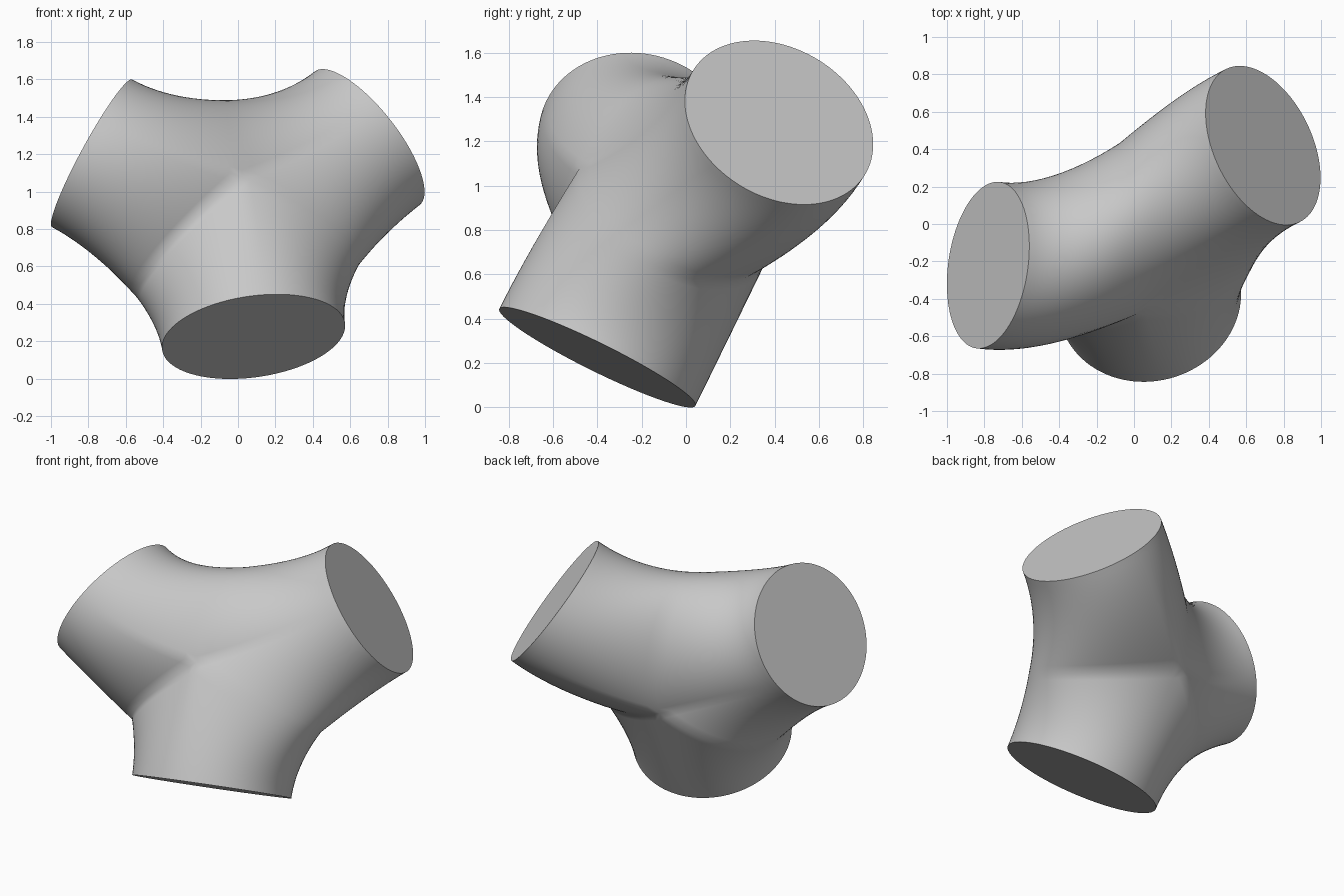
import bpy, bmesh, math
from mathutils import Vector

cube = bpy.data.objects.get("Cube")
if cube:
    bpy.data.objects.remove(cube, do_unlink=True)

SIDES = 96   # segments around each branch
RINGS = 14   # segments along each branch

# Core of the junction: two poles where all branches meet, three saddles between pairs
front_pole = Vector((0.02, -0.48, 1.08))
back_pole = Vector((-0.07, 0.38, 0.71))
core = (front_pole + back_pole) / 2
saddle_top = Vector((-0.05, 0.17, 1.46))
saddle_right = Vector((-0.54, -0.30, 0.46))
saddle_left = Vector((0.65, -0.10, 0.62))

# Branch: end centre, outward normal, radius, the two saddles beside it
branches = [
    ((0.083, -0.40, 0.225), (0.13, -0.44, -0.89), 0.494, saddle_left, saddle_right),
    ((-0.78, -0.22, 1.205), (-0.871, 0.126, 0.474), 0.449, saddle_right, saddle_top),
    ((0.69, 0.42, 1.285), (0.736, 0.35, 0.579), 0.454, saddle_top, saddle_left),
]


def seam_point(angle, first, second):
    """Point on the loop front pole, first saddle, back pole, second saddle."""
    c, s = math.cos(angle), math.sin(angle)
    pole = front_pole if c >= 0 else back_pole
    saddle = first if s >= 0 else second
    return core + (pole - core) * abs(c) + (saddle - core) * abs(s)


def add_branch(bm, centre, normal, radius, first, second):
    """Loft from the round end to the seam loop, then close the end."""
    centre, normal = Vector(centre), Vector(normal).normalized()
    u = front_pole - back_pole
    u = (u - normal * u.dot(normal)).normalized()
    v = normal.cross(u)
    if v.dot(first - second) < 0:
        v.negate()
    rings = [[] for _ in range(RINGS + 1)]
    for i in range(SIDES):
        a = 2 * math.pi * i / SIDES
        rim = centre + (u * math.cos(a) + v * math.sin(a)) * radius
        seam = seam_point(a, first, second)
        bend = rim - normal * (seam - rim).length * 0.42
        for j, ring in enumerate(rings):
            t = j / RINGS
            ring.append(bm.verts.new(
                rim * (1 - t) ** 2 + bend * 2 * t * (1 - t) + seam * t * t))
    for low, high in zip(rings, rings[1:]):
        for i in range(SIDES):
            k = (i + 1) % SIDES
            bm.faces.new((low[i], low[k], high[k], high[i]))
    bm.faces.new(rings[0])


bm = bmesh.new()
for branch in branches:
    add_branch(bm, *branch)
bmesh.ops.remove_doubles(bm, verts=bm.verts, dist=0.0005)
bmesh.ops.recalc_face_normals(bm, faces=bm.faces)

mesh = bpy.data.meshes.new("three_way_junction")
bm.to_mesh(mesh)
bm.free()
body = bpy.data.objects.new("three_way_junction", mesh)
bpy.context.collection.objects.link(body)

# Plain grey finish
grey = bpy.data.materials.new("plain_grey")
grey.use_nodes = True
colour = (0.58, 0.58, 0.58, 1)
grey.diffuse_color = colour
grey.node_tree.nodes["Principled BSDF"].inputs["Base Color"].default_value = colour
mesh.materials.append(grey)

# Smooth branches with crisp flat ends
bpy.ops.object.select_all(action="DESELECT")
body.select_set(True)
bpy.context.view_layer.objects.active = body
bpy.ops.object.shade_smooth_by_angle(angle=math.radians(60))
